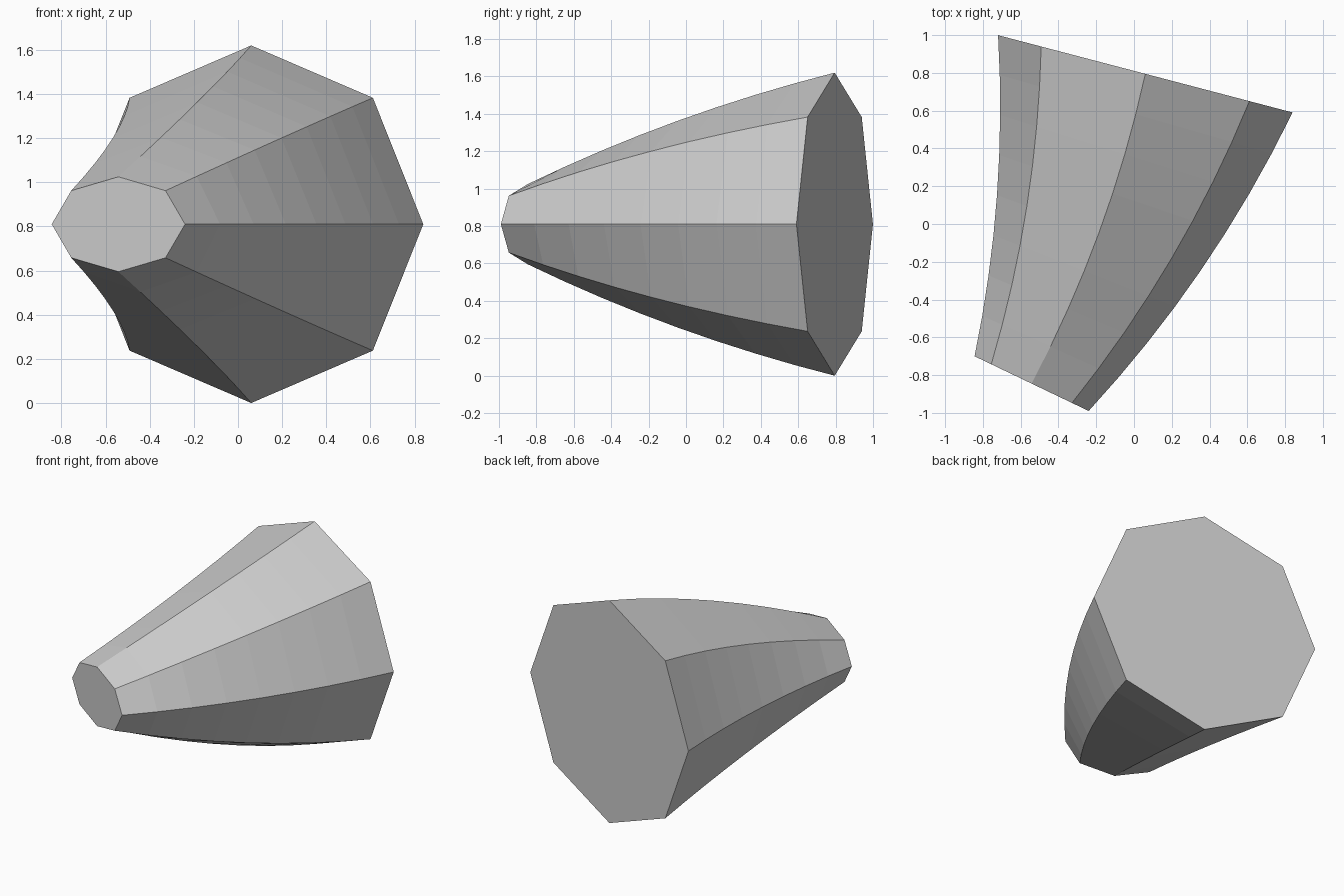
import bpy
import bmesh
from math import sin, cos, pi, radians

cube = bpy.data.objects.get("Cube")
if cube:
    bpy.data.objects.remove(cube, do_unlink=True)

SIDES, STEPS = 8, 8


def blend(a, b, t, bow=0.0):
    """Straight blend from a to b, pushed out by bow at the middle."""
    return a + (b - a) * t + bow * 4 * t * (1 - t)


grey = bpy.data.materials.new("plain grey")
grey.use_nodes = True
colour = (0.6, 0.6, 0.6, 1.0)
grey.diffuse_color = colour
grey.node_tree.nodes["Principled BSDF"].inputs["Base Color"].default_value = colour

# Bent horn: eight-sided rings swept from the small end to the wide end
bm = bmesh.new()
rings = []
for i in range(STEPS + 1):
    t = i / STEPS
    cx = blend(-0.542, 0.06, t, 0.056)
    cy = blend(-0.845, 0.795, t, -0.02)
    wide = blend(0.335, 0.806, t, 0.005)
    tall = blend(0.215, 0.81, t, 0.04)
    turn = radians(blend(-25.6, -14.7, t))
    ring = []
    for k in range(SIDES):
        a = 2 * pi * k / SIDES
        side = wide * cos(a)
        ring.append(bm.verts.new((cx + side * cos(turn),
                                  cy + side * sin(turn),
                                  0.81 + tall * sin(a))))
    rings.append(ring)

for low, high in zip(rings, rings[1:]):
    for k in range(SIDES):
        n = (k + 1) % SIDES
        bm.faces.new((low[k], low[n], high[n], high[k]))

# Flat end caps
bm.faces.new(rings[0])
bm.faces.new(rings[-1])
bmesh.ops.recalc_face_normals(bm, faces=bm.faces)

mesh = bpy.data.meshes.new("tapered_horn")
bm.to_mesh(mesh)
bm.free()
mesh.materials.append(grey)
horn = bpy.data.objects.new("tapered_horn", mesh)
bpy.context.collection.objects.link(horn)
